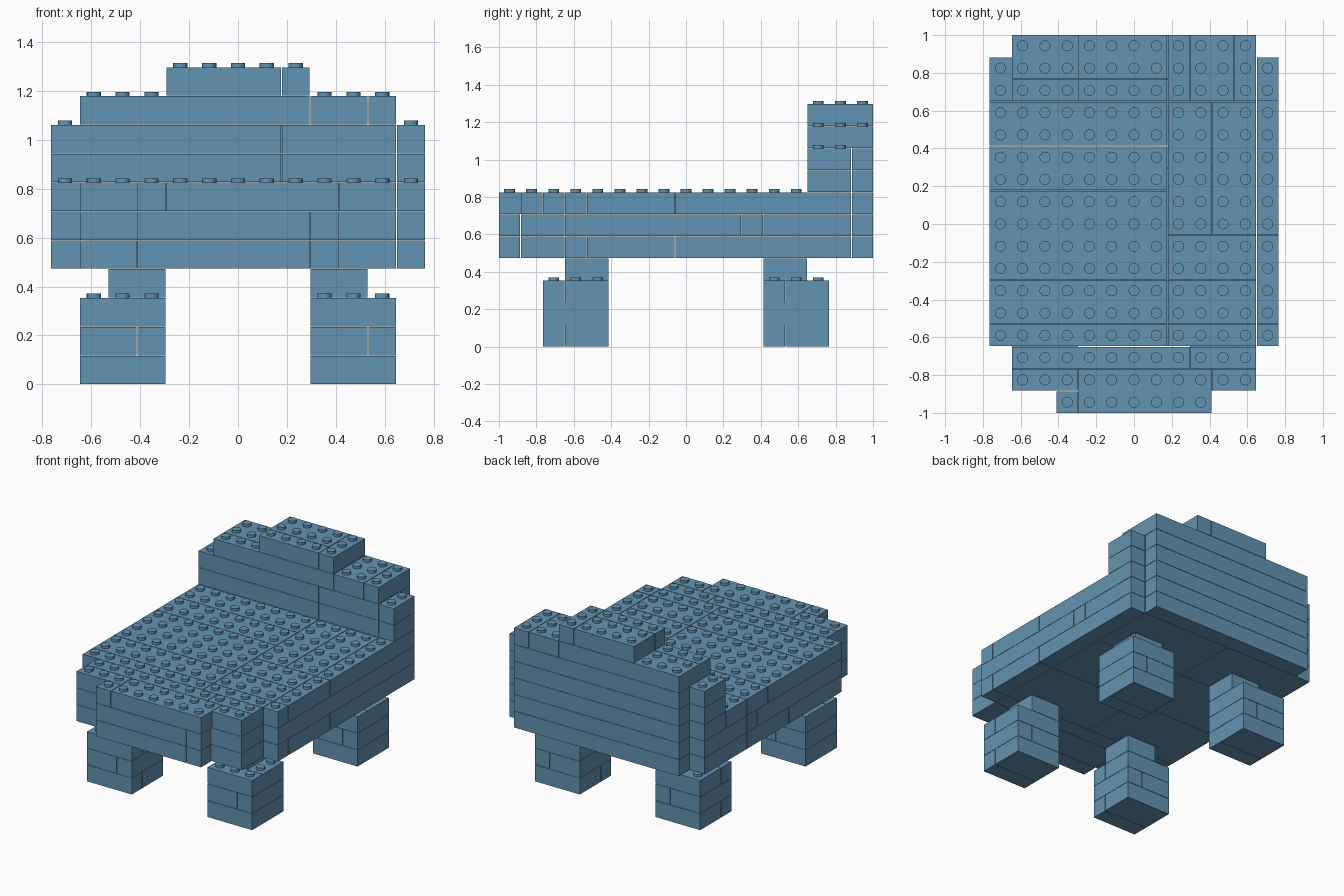
import bpy, bmesh
from mathutils import Matrix, Vector

if "Cube" in bpy.data.objects:
    bpy.data.objects.remove(bpy.data.objects["Cube"])

P = 0.1179          # pitch of one stud cell, also the brick height
GAP = 0.004         # joint between neighbouring bricks
COLS, ROWS = 13, 17
STUD_R, STUD_H = 0.029, 0.018

blue = bpy.data.materials.new("dusty_blue")
blue.use_nodes = True
rgba = (0.127, 0.292, 0.445, 1)
blue.diffuse_color = rgba
blue.node_tree.nodes["Principled BSDF"].inputs["Base Color"].default_value = rgba

parts = []          # (name, level, bricks), a brick is (col, row, width, depth)
filled = set()


def course(name, level, bricks):
    """Register one layer of bricks and the cells it fills."""
    parts.append((name, level, bricks))
    for c, r, w, d in bricks:
        filled.update((i, j, level) for i in range(c, c + w) for j in range(r, r + d))


def corner(col, row, level):
    return Vector(((col - COLS / 2) * P, (row - ROWS / 2) * P, level * P))


def add_brick(bm, level, c, r, w, d):
    """A closed block with studs wherever nothing rests on it."""
    size = Vector((w * P - GAP, d * P - GAP, P - GAP / 2))
    mid = corner(c + w / 2, r + d / 2, level + 0.5)
    bmesh.ops.create_cube(bm, size=1, matrix=Matrix.Translation(mid) @ Matrix.Diagonal(size.to_4d()))
    for i in range(c, c + w):
        for j in range(r, r + d):
            if (i, j, level + 1) not in filled:
                top = corner(i + 0.5, j + 0.5, level + 1)
                top.z += STUD_H / 2 - GAP / 4
                bmesh.ops.create_cone(bm, cap_ends=True, segments=16, radius1=STUD_R,
                                      radius2=STUD_R, depth=STUD_H, matrix=Matrix.Translation(top))


# Legs: three staggered courses and a narrower neck towards the centre
for side, c in (("right", 1), ("left", 9)):
    for end, r in (("front", 2), ("back", 12)):
        leg = f"{end}_{side}_leg"
        split_rows = [(c, r, 3, 1), (c, r + 1, 3, 2)]
        course(leg + "_foot", 0, split_rows)
        course(leg + "_middle", 1, [(c, r, 2, 3), (c + 2, r, 1, 3)])
        course(leg + "_top", 2, split_rows)
        course(leg + "_neck", 3, [(c + (side == "right"), r + (end == "front"), 2, 2)])

# Bed base: lower, middle and upper courses with a stepped front
course("base_lower", 4, [
    (3, 0, 6, 1), (9, 0, 1, 1), (1, 1, 2, 2), (3, 1, 9, 2),
    (0, 3, 12, 1), (12, 3, 1, 1), (0, 4, 6, 4), (6, 4, 6, 4), (12, 4, 1, 4),
    (0, 8, 6, 4), (6, 8, 6, 4), (0, 12, 6, 4), (6, 12, 6, 4), (12, 8, 1, 8),
    (1, 16, 11, 1)])
course("base_middle", 5, [
    (3, 0, 6, 1), (9, 0, 1, 1), (1, 1, 11, 2),
    (0, 3, 6, 8), (6, 3, 6, 8), (12, 3, 1, 8), (0, 11, 12, 1), (12, 11, 1, 1),
    (0, 12, 12, 4), (12, 12, 1, 4), (1, 16, 11, 1)])
course("base_upper", 6, [
    (3, 0, 1, 1), (4, 0, 6, 2), (1, 1, 3, 1), (10, 1, 2, 1),
    (1, 2, 8, 1), (9, 2, 3, 1), (0, 3, 8, 1), (8, 3, 4, 1), (12, 3, 1, 1),
    (0, 4, 8, 2), (0, 6, 8, 4), (0, 10, 8, 2), (0, 12, 8, 2),
    (8, 4, 4, 2), (8, 6, 4, 2), (12, 4, 1, 4),
    (8, 8, 2, 6), (10, 8, 2, 6), (12, 8, 1, 8),
    (0, 14, 8, 2), (8, 14, 4, 2), (1, 16, 11, 1)])

# Headboard: two wide courses, a shoulder and a crest
for name, level in (("headboard_lower", 7), ("headboard_upper", 8)):
    course(name, level, [(0, 14, 8, 2), (8, 14, 4, 2), (12, 14, 1, 2), (1, 16, 11, 1)])
course("headboard_shoulder", 9, [(1, 14, 8, 1), (1, 15, 8, 2), (9, 14, 2, 3), (11, 14, 1, 3)])
course("headboard_crest", 10, [(4, 14, 4, 1), (4, 15, 4, 2), (8, 14, 1, 3)])

# Build one object per course
for name, level, bricks in parts:
    bm = bmesh.new()
    for brick in bricks:
        add_brick(bm, level, *brick)
    mesh = bpy.data.meshes.new(name)
    bm.to_mesh(mesh)
    bm.free()
    mesh.materials.append(blue)
    bpy.context.collection.objects.link(bpy.data.objects.new(name, mesh))
